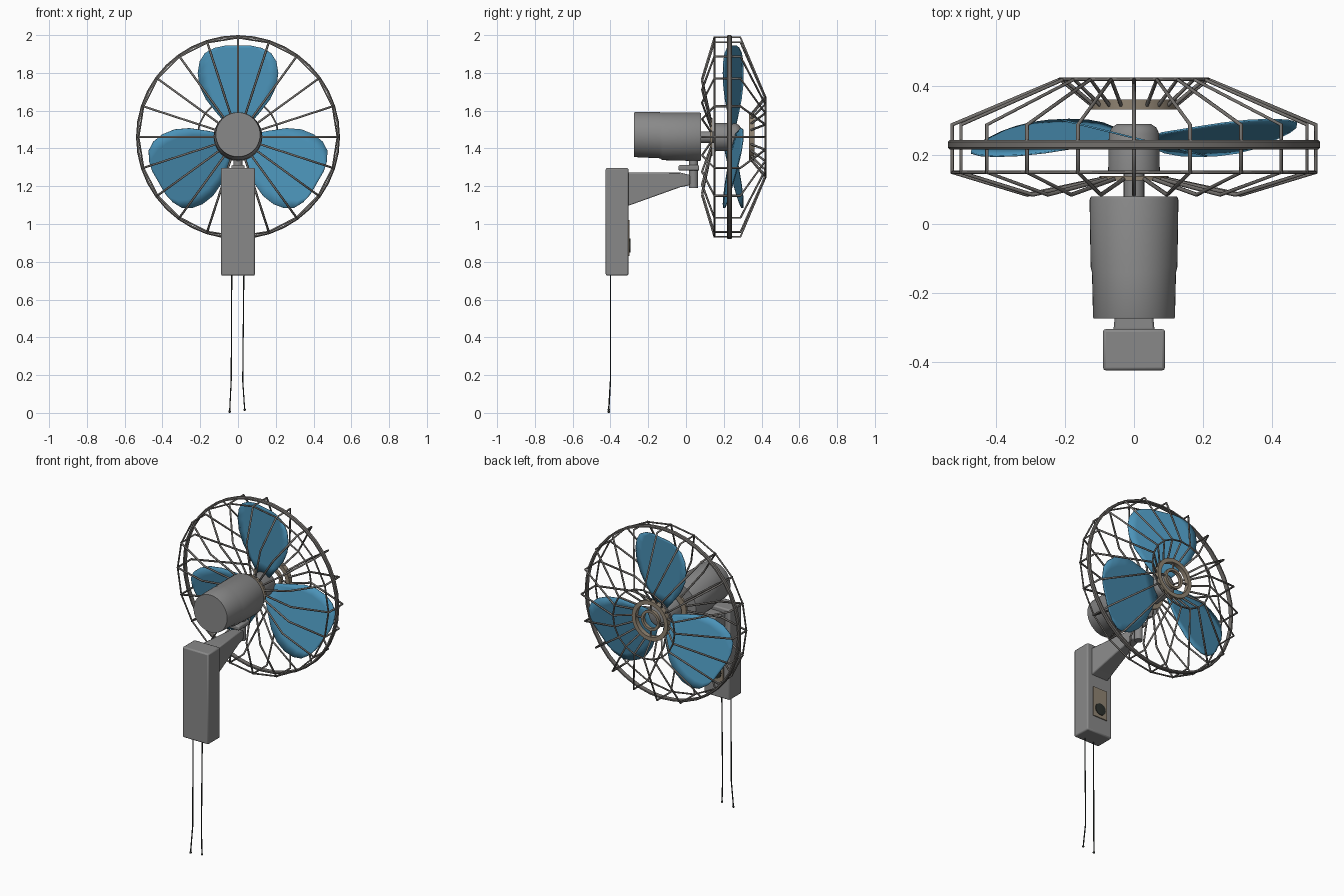
import bpy, bmesh, math
from mathutils import Matrix, Vector

if "Cube" in bpy.data.objects:
    bpy.data.objects.remove(bpy.data.objects["Cube"])

ZC = 1.46  # height of the fan axis


def material(name, rgb):
    m = bpy.data.materials.new(name)
    m.diffuse_color = (*rgb, 1)
    m.use_nodes = True
    m.node_tree.nodes["Principled BSDF"].inputs["Base Color"].default_value = m.diffuse_color
    return m


GREY = material("body grey", (0.25, 0.25, 0.25))
BLUE = material("blade blue", (0.07, 0.29, 0.48))
WIRE = material("wire grey", (0.17, 0.16, 0.15))
TAN = material("trim tan", (0.28, 0.23, 0.17))
BLACK = material("black", (0.025, 0.03, 0.026))


def finish(name, bm, mat, smooth=True, bevel=0):
    bmesh.ops.recalc_face_normals(bm, faces=bm.faces)
    me = bpy.data.meshes.new(name)
    bm.to_mesh(me)
    bm.free()
    me.materials.append(mat)
    ob = bpy.data.objects.new(name, me)
    bpy.context.collection.objects.link(ob)
    bpy.ops.object.select_all(action='DESELECT')
    ob.select_set(True)
    bpy.context.view_layer.objects.active = ob
    if bevel:
        b = ob.modifiers.new("bevel", 'BEVEL')
        b.width, b.segments = bevel, 2
    if smooth:
        bpy.ops.object.shade_smooth_by_angle(angle=math.radians(35))
    return ob


def polar(r, a, y, zc=ZC):
    return Vector((r * math.cos(a), y, zc + r * math.sin(a)))


def lathe(name, rings, mat, n=40, closed=False):
    """Loft circles (y, radius, centre z) along the y axis."""
    bm = bmesh.new()
    loops = [[bm.verts.new(polar(r, math.tau * i / n, y, z)) for i in range(n)]
             for y, r, z in rings]
    pairs = list(zip(loops, loops[1:]))
    if closed:
        pairs.append((loops[-1], loops[0]))
    else:
        bm.faces.new(loops[0])
        bm.faces.new(loops[-1])
    for a, b in pairs:
        for i in range(n):
            j = (i + 1) % n
            bm.faces.new((a[i], a[j], b[j], b[i]))
    return finish(name, bm, mat)


def annulus(name, y0, y1, r0, r1, mat):
    return lathe(name, [(y0, r0, ZC), (y0, r1, ZC), (y1, r1, ZC), (y1, r0, ZC)], mat, closed=True)


def tubes(name, paths, radius, mat, cyclic=False):
    cu = bpy.data.curves.new(name, 'CURVE')
    cu.dimensions = '3D'
    cu.bevel_depth, cu.bevel_resolution = radius, 1
    cu.use_fill_caps = True
    for path in paths:
        s = cu.splines.new('POLY')
        s.points.add(len(path) - 1)
        for p, co in zip(s.points, path):
            p.co = (*co, 1)
        s.use_cyclic_u = cyclic
    cu.materials.append(mat)
    ob = bpy.data.objects.new(name, cu)
    bpy.context.collection.objects.link(ob)
    bpy.ops.object.select_all(action='DESELECT')
    ob.select_set(True)
    bpy.context.view_layer.objects.active = ob
    bpy.ops.object.convert(target='MESH')
    return bpy.context.object


def box(name, x, y, z, mat, bevel=0):
    bm = bmesh.new()
    bmesh.ops.create_cube(bm, size=1)
    for v in bm.verts:
        v.co = [lo + (c + 0.5) * (hi - lo) for c, (lo, hi) in zip(v.co, (x, y, z))]
    return finish(name, bm, mat, bevel=bevel)


def post(name, y, z0, z1, r, mat):
    bm = bmesh.new()
    bmesh.ops.create_cone(bm, cap_ends=True, segments=24, radius1=r, radius2=r, depth=z1 - z0,
                          matrix=Matrix.Translation((0, y, (z0 + z1) / 2)))
    return finish(name, bm, mat)


# Wall box, control panel and knob
box("wall_box", (-0.09, 0.09), (-0.425, -0.305), (0.727, 1.297), GREY, 0.008)
box("control_panel", (-0.05, 0.05), (-0.306, -0.299), (0.83, 1.02), TAN)
lathe("speed_knob", [(-0.30, 0.037, 0.885), (-0.295, 0.037, 0.885), (-0.293, 0.02, 0.885)], BLACK, 20)

# Tapered support arm: side profile with half width at each point
bm = bmesh.new()
profile = [(-0.31, 1.095, 0.06), (-0.03, 1.195, 0.03), (0.02, 1.205, 0.026),
           (0.02, 1.26, 0.026), (-0.03, 1.272, 0.03), (-0.31, 1.272, 0.06)]
sides = [[bm.verts.new((s * w, y, z)) for y, z, w in profile] for s in (-1, 1)]
for s in sides:
    bm.faces.new(s)
for i in range(6):
    j = (i + 1) % 6
    bm.faces.new((sides[0][i], sides[0][j], sides[1][j], sides[1][i]))
finish("support_arm", bm, GREY, bevel=0.006)

# Swivel joint
post("swivel_pin", 0.04, 1.19, 1.345, 0.024, GREY)
box("swivel_plate", (-0.035, 0.035), (-0.04, 0.07), (1.282, 1.312), GREY, 0.008)

# Motor housing, neck and hub
lathe("motor_housing", [(-0.275, 0.117, 1.473), (-0.27, 0.119, 1.473), (-0.14, 0.122, 1.47),
                        (-0.125, 0.126, 1.464), (0.07, 0.129, 1.462), (0.08, 0.125, 1.462)], GREY, 48)
lathe("drive_shaft", [(0.07, 0.03, ZC), (0.17, 0.03, ZC)], GREY, 20)
lathe("blade_hub", [(0.152, 0.075, ZC), (0.262, 0.073, ZC), (0.28, 0.065, ZC), (0.29, 0.05, ZC)], GREY)

# Three pitched blades
outline = [(0.06, 0.055), (0.13, 0.115), (0.20, 0.17), (0.27, 0.203), (0.34, 0.213),
           (0.40, 0.203), (0.445, 0.175), (0.472, 0.125), (0.484, 0.07)]
for k in range(3):
    bm = bmesh.new()
    turn = Matrix.Translation((0, 0, ZC)) @ Matrix.Rotation(math.tau * k / 3, 4, 'Y')
    rows = []
    for r, w in outline:
        row = []
        for i in range(9):
            x = w * (i / 4 - 1)
            row.append(bm.verts.new(turn @ Vector((x, 0.25 - 0.25 * x, r))))
        rows.append(row)
    for a, b in zip(rows, rows[1:]):
        for i in range(8):
            bm.faces.new((a[i], a[i + 1], b[i + 1], b[i]))
    ob = finish(f"blade_{k + 1}", bm, BLUE)
    so = ob.modifiers.new("thickness", 'SOLIDIFY')
    so.thickness, so.offset = 0.005, 0

# Wire cage: 20 bent spokes, rim band and centre rings
N = 20
angles = [math.tau * i / N for i in range(N)]
spoke = [(0.085, 0.133), (0.31, 0.085), (0.528, 0.15), (0.528, 0.288), (0.215, 0.42), (0.118, 0.342)]
tubes("cage_spokes", [[polar(r, a, y) for r, y in spoke] for a in angles], 0.006, WIRE)
lathe("cage_rim", [(0.216, 0.527, ZC), (0.216, 0.535, ZC), (0.222, 0.54, ZC), (0.238, 0.54, ZC),
                   (0.244, 0.535, ZC), (0.244, 0.527, ZC)], WIRE, closed=True)
tubes("cage_rear_ring", [[polar(0.526, a, 0.15) for a in angles]], 0.005, WIRE, True)
tubes("cage_front_ring", [[polar(0.215, a, 0.42) for a in angles]], 0.005, WIRE, True)
annulus("rear_centre_ring", 0.126, 0.14, 0.055, 0.10, TAN)
annulus("front_outer_ring", 0.333, 0.362, 0.10, 0.125, TAN)
annulus("front_inner_ring", 0.338, 0.358, 0.048, 0.064, TAN)
tubes("front_ring_links", [[polar(0.06, a, 0.347), polar(0.105, a, 0.347)]
                           for a in angles[::5]], 0.006, WIRE)

# Two pull cords with small end beads
for side, path in (("left", [(-0.033, 0.74), (-0.036, 0.17), (-0.044, 0.012)]),
                   ("right", [(0.031, 0.74), (0.025, 0.17), (0.035, 0.022)])):
    pts = [(x, y, z) for (x, z), y in zip(path, (-0.40, -0.40, -0.409))]
    tubes(f"{side}_pull_cord", [pts], 0.0035, BLACK)
    bm = bmesh.new()
    bmesh.ops.create_uvsphere(bm, u_segments=10, v_segments=6, radius=0.007,
                              matrix=Matrix.Translation((pts[-1][0], pts[-1][1], pts[-1][2] - 0.005)))
    finish(f"{side}_cord_bead", bm, BLACK)
